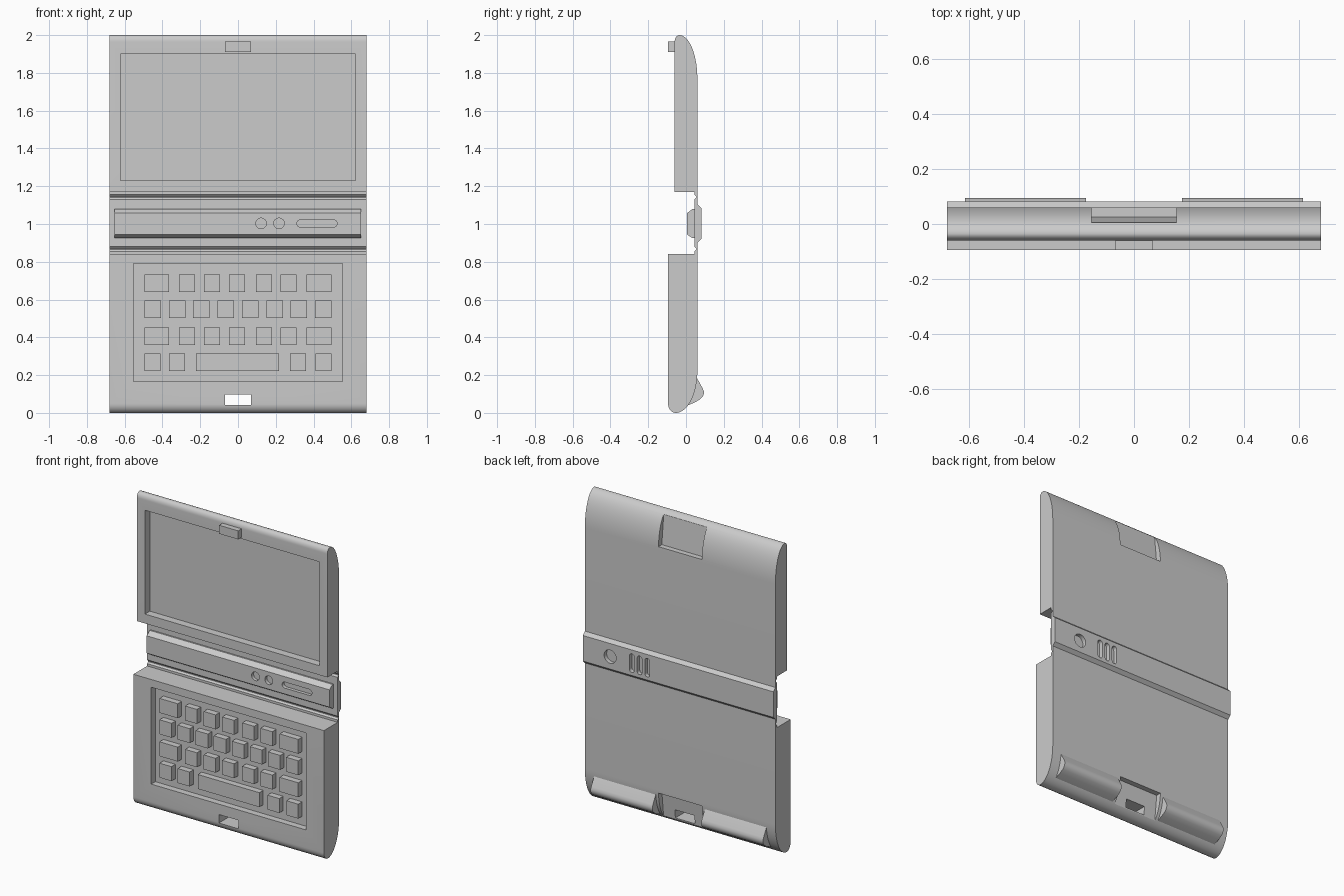
import bpy, bmesh, math
from mathutils import Vector

cube = bpy.data.objects.get("Cube")
if cube:
    bpy.data.objects.remove(cube, do_unlink=True)

grey = bpy.data.materials.new("light_grey_plastic")
grey.use_nodes = True
colour = (0.6, 0.6, 0.6, 1)
grey.diffuse_color = colour
grey.node_tree.nodes["Principled BSDF"].inputs["Base Color"].default_value = colour


def finish(name, bm):
    bmesh.ops.recalc_face_normals(bm, faces=bm.faces)
    mesh = bpy.data.meshes.new(name)
    bm.to_mesh(mesh)
    bm.free()
    mesh.materials.append(grey)
    obj = bpy.data.objects.new(name, mesh)
    bpy.context.collection.objects.link(obj)
    return obj


def add_prism(bm, outline, axis, lo, hi):
    """Extrude an outline: (y, z) points along x, or (x, z) points along y."""
    def place(p, d):
        return Vector((d, p[0], p[1])) if axis == "x" else Vector((p[0], d, p[1]))
    a = [bm.verts.new(place(p, lo)) for p in outline]
    b = [bm.verts.new(place(p, hi)) for p in outline]
    bm.faces.new(a)
    bm.faces.new(b[::-1])
    for i in range(len(a)):
        j = (i + 1) % len(a)
        bm.faces.new((a[i], b[i], b[j], a[j]))


def prism(name, outline, axis, lo, hi):
    bm = bmesh.new()
    add_prism(bm, outline, axis, lo, hi)
    return finish(name, bm)


def rect(x0, x1, z0, z1):
    return [(x0, z0), (x1, z0), (x1, z1), (x0, z1)]


def arc(cx, cz, rx, rz, start, end, n):
    angles = [math.radians(start + (end - start) * i / n) for i in range(n + 1)]
    return [(cx + rx * math.cos(t), cz + rz * math.sin(t)) for t in angles]


def capsule(x0, x1, z0, z1):
    """Slot outline with round ends along its longer direction."""
    r = min(x1 - x0, z1 - z0) / 2
    if x1 - x0 > z1 - z0:
        return arc(x1 - r, z0 + r, r, r, -90, 90, 10) + arc(x0 + r, z0 + r, r, r, 90, 270, 10)
    return arc(x0 + r, z1 - r, r, r, 0, 180, 10) + arc(x0 + r, z0 + r, r, r, 180, 360, 10)


def cut(obj, outline, axis, lo, hi):
    cutter = prism("cutter", outline, axis, lo, hi)
    cutter.hide_render = True
    mod = obj.modifiers.new("cut", "BOOLEAN")
    mod.operation = "DIFFERENCE"
    mod.solver = "EXACT"
    mod.object = cutter
    bpy.context.view_layer.objects.active = obj
    bpy.ops.object.modifier_apply(modifier=mod.name)
    bpy.data.objects.remove(cutter, do_unlink=True)


def smooth(obj):
    bpy.ops.object.select_all(action="DESELECT")
    obj.select_set(True)
    bpy.context.view_layer.objects.active = obj
    bpy.ops.object.shade_smooth_by_angle(angle=math.radians(25))


W = 0.68       # half width
BACK = 0.06    # back plane
NOTCH = 0.155  # half width of the finger notches

# Upper shell: rounded top edge, screen recess, finger notch behind
profile = [(BACK, 1.17)]
profile += arc(-0.035, 1.77, 0.095, 0.23, 0, 90, 18)
profile += arc(-0.035, 1.965, 0.025, 0.035, 90, 180, 8)[1:] + [(-0.06, 1.17)]
upper = prism("upper_shell", profile, "x", -W, W)
cut(upper, rect(-0.622, 0.622, 1.23, 1.90), "y", -0.2, -0.01)
cut(upper, [(0.025, 1.79), (0.2, 1.79), (0.2, 2.1), (-0.007, 2.1)], "x", -NOTCH, NOTCH)
smooth(upper)

# Latch tab above the screen
prism("latch_tab", rect(-0.068, 0.068, 1.91, 1.965), "y", -0.095, -0.05)

# Lower shell: rounded bottom edge, keyboard recess, notch and latch slot
profile = [(-0.095, 0.84)]
profile += arc(-0.055, 0.05, 0.04, 0.05, 180, 270, 8)
profile += arc(-0.055, 0.22, 0.115, 0.22, 270, 360, 18)[1:] + [(BACK, 0.84)]
lower = prism("lower_shell", profile, "x", -W, W)
cut(lower, rect(-0.553, 0.553, 0.165, 0.79), "y", -0.2, -0.053)
cut(lower, [(0.025, 0.2), (0.2, 0.2), (0.2, -0.1), (-0.007, -0.1)], "x", -NOTCH, NOTCH)
cut(lower, rect(-0.07, 0.07, 0.043, 0.098), "y", -0.3, 0.3)
smooth(lower)

# Keyboard: rows of keys given as (bottom, top, x ranges)
wide_row = [(-0.495, -0.365), (-0.312, -0.228), (-0.18, -0.095), (-0.048, 0.037),
            (0.095, 0.18), (0.225, 0.31), (0.362, 0.495)]
even_row = [(-0.495 + i * 0.129, -0.408 + i * 0.129) for i in range(8)]
space_row = [(-0.495, -0.41), (-0.365, -0.28), (-0.222, 0.217), (0.275, 0.36), (0.41, 0.495)]
rows = [(0.64, wide_row), (0.502, even_row), (0.36, wide_row), (0.222, space_row)]
bm = bmesh.new()
for bottom, spans in rows:
    for x0, x1 in spans:
        add_prism(bm, rect(x0, x1, bottom, bottom + 0.093), "y", -0.093, -0.05)
finish("keys", bm)

# Feet on the back of the lower shell
foot = [(0.04, 0.19), (0.058, 0.185), (0.088, 0.13), (0.094, 0.115), (0.094, 0.1),
        (0.088, 0.085), (0.075, 0.072), (0.05, 0.057), (0.01, 0.04), (0.0, 0.08)]
for side, x0, x1 in (("right", -0.615, -0.175), ("left", 0.175, 0.615)):
    smooth(prism(side + "_foot", foot, "x", x0, x1))

# Fold strips with a front groove joining the shells to the spine
for name, s in (("upper_fold", 1), ("lower_fold", -1)):
    c = 1.005
    strip = [(BACK, c + s * 0.165), (0.045, c + s * 0.165), (0.045, c + s * 0.15),
             (0.055, c + s * 0.14), (0.055, c + s * 0.135), (0.045, c + s * 0.125),
             (0.045, c + s * 0.09), (BACK, c + s * 0.09)]
    prism(name, strip, "x", -W, W)

# Spine: raised back bar
back_bar = [(0.045, 1.105), (BACK, 1.105), (0.081, 1.085), (0.081, 0.92),
            (BACK, 0.9), (0.045, 0.9)]
spine = prism("spine_back", back_bar, "x", -W, W)
cut(spine, arc(0.485, 1.0, 0.043, 0.043, 0, 345, 23), "y", 0.055, 0.2)
for x in (0.33, 0.275, 0.22):
    cut(spine, capsule(x - 0.017, x + 0.017, 0.94, 1.06), "y", 0.055, 0.2)
smooth(spine)

# Spine: sloped front bar with two round holes and a slot
front_bar = [(0.05, 1.08), (0.035, 1.08), (0.004, 1.057), (0.004, 0.945),
             (0.035, 0.925), (0.05, 0.925)]
front = prism("spine_front", front_bar, "x", -0.655, 0.65)
for x in (0.122, 0.217):
    cut(front, arc(x, 1.003, 0.028, 0.028, 0, 345, 23), "y", -0.1, 0.025)
cut(front, capsule(0.312, 0.525, 0.983, 1.022), "y", -0.1, 0.025)
smooth(front)
